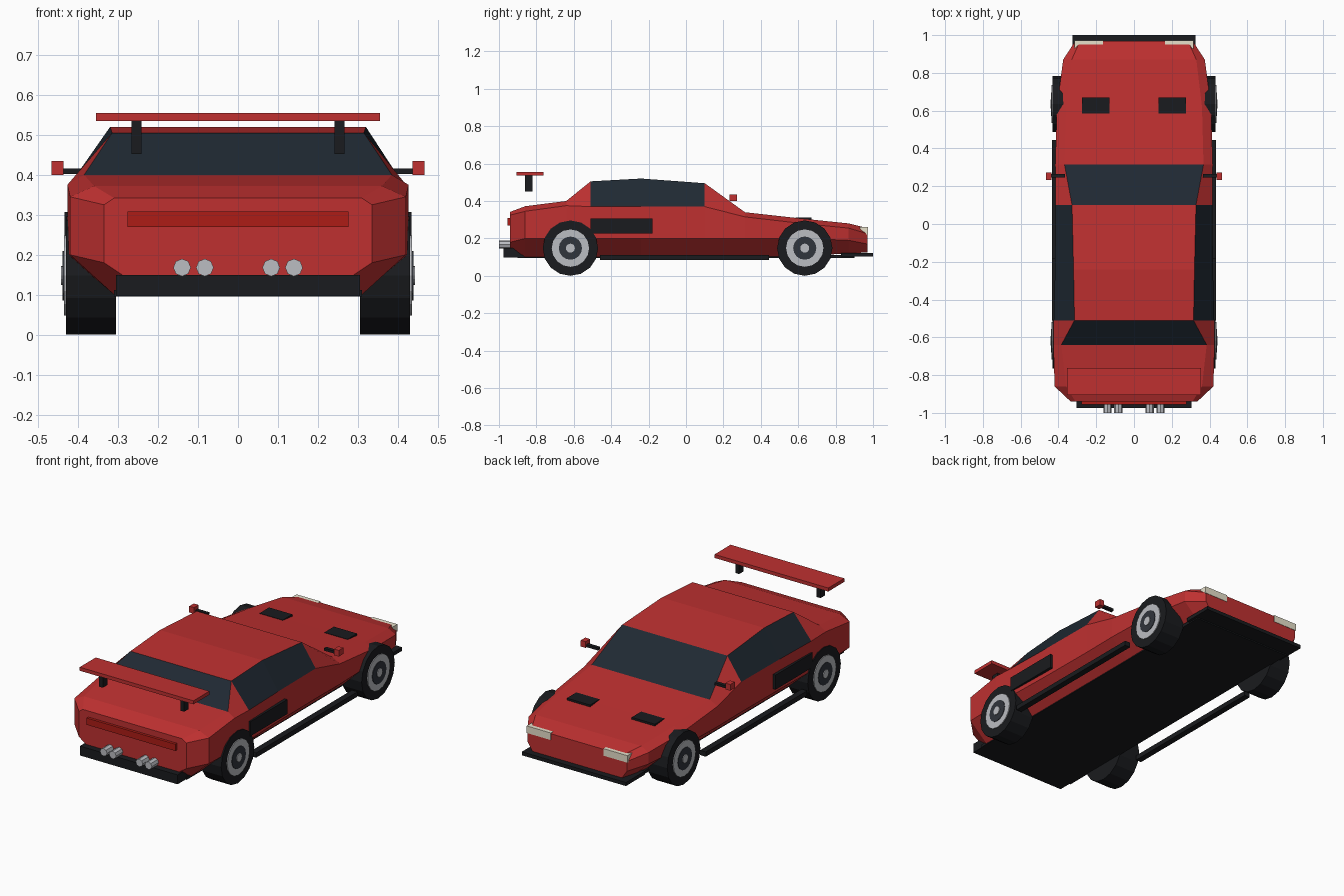
import bpy, math

if "Cube" in bpy.data.objects:
    bpy.data.objects.remove(bpy.data.objects["Cube"])

def mat(name, r, g, b):
    m = bpy.data.materials.new(name)
    m.diffuse_color = (r, g, b, 1)
    m.use_nodes = True
    m.node_tree.nodes["Principled BSDF"].inputs["Base Color"].default_value = m.diffuse_color
    return m

RED = mat("red_paint", 0.52, 0.03, 0.03)
LAMP_RED = mat("tail_red", 0.42, 0.012, 0.008)
BLACK = mat("black_trim", 0.01, 0.011, 0.013)
GLASS = mat("dark_glass", 0.014, 0.022, 0.032)
SILVER = mat("silver", 0.5, 0.51, 0.54)
HUB = mat("dark_rim", 0.03, 0.035, 0.045)
CREAM = mat("cream_lamp", 0.8, 0.75, 0.6)

def mesh_object(name, verts, faces, mats):
    me = bpy.data.meshes.new(name)
    me.from_pydata(verts, [], faces)
    for m in mats:
        me.materials.append(m)
    ob = bpy.data.objects.new(name, me)
    bpy.context.collection.objects.link(ob)
    return ob

def box(name, x, y, z, m):
    """Box from (min, max) ranges."""
    v = [(a, b, c) for a in x for b in y for c in z]
    f = [(0, 1, 3, 2), (4, 6, 7, 5), (0, 4, 5, 1), (2, 3, 7, 6), (0, 2, 6, 4), (1, 5, 7, 3)]
    return mesh_object(name, v, f, [m])

def pair(name, x, y, z, m):
    """The same box on both sides of the car."""
    box(name + "_right", x, y, z, m)
    box(name + "_left", (-x[1], -x[0]), y, z, m)

def cylinder(name, r, start, end, n, m, axis="X"):
    """Cylinder between two points given as (centre, length) along an axis."""
    a, b = (sum(p) / 2 for p in zip(start[:2], end[:2])), None
    c = [(s + e) / 2 for s, e in zip(start, end)]
    d = sum(abs(e - s) for s, e in zip(start, end))
    rot = (0, math.pi / 2, 0) if axis == "X" else (math.pi / 2, 0, 0)
    bpy.ops.mesh.primitive_cylinder_add(vertices=n, radius=r, depth=d, location=c, rotation=rot)
    ob = bpy.context.object
    ob.name = name
    ob.data.materials.append(m)
    return ob

# Body shell: y, floor half width, floor z, side half width, fold z, belt z, top half width, top z
stations = [
    (-0.94, 0.26, 0.130, 0.335, 0.18, 0.325, 0.310, 0.342),
    (-0.86, 0.31, 0.100, 0.420, 0.20, 0.345, 0.360, 0.372),
    (-0.64, 0.31, 0.100, 0.427, 0.20, 0.375, 0.385, 0.400),
    (-0.51, 0.31, 0.100, 0.425, 0.20, 0.370, 0.315, 0.505),
    (-0.24, 0.31, 0.100, 0.418, 0.20, 0.370, 0.320, 0.520),
    (0.10, 0.31, 0.100, 0.415, 0.20, 0.370, 0.328, 0.495),
    (0.315, 0.31, 0.100, 0.417, 0.20, 0.315, 0.368, 0.340),
    (0.62, 0.31, 0.105, 0.408, 0.20, 0.280, 0.360, 0.306),
    (0.87, 0.30, 0.120, 0.375, 0.19, 0.255, 0.330, 0.280),
    (0.97, 0.28, 0.125, 0.310, 0.17, 0.225, 0.285, 0.255),
]
verts, faces = [], []
for y, wf, zf, w, zl, zb, wt, zt in stations:
    half = [(wf, zf), (w, zl), (w, zb), (wt, zt)]
    verts += [(x, y, z) for x, z in half] + [(-x, y, z) for x, z in reversed(half)]
last = len(stations) - 1
for i in range(last):
    for k in range(8):
        j = (k + 1) % 8
        faces.append((i * 8 + k, i * 8 + j, i * 8 + 8 + j, i * 8 + 8 + k)[::-1])
faces += [tuple(range(8)), tuple(last * 8 + k for k in reversed(range(8)))]
body = mesh_object("body_shell", verts, faces, [RED, GLASS])
# Windows: side panels, rear window and windscreen
for i, k in [(3, 2), (4, 2), (3, 4), (4, 4), (2, 3), (5, 3)]:
    body.data.polygons[i * 8 + k].material_index = 1

# Underside and skirts
box("underbody", (-0.31, 0.31), (-0.9, 0.9), (0.095, 0.112), BLACK)
box("front_splitter", (-0.325, 0.325), (0.83, 1.0), (0.102, 0.122), BLACK)
box("rear_diffuser", (-0.305, 0.305), (-0.975, -0.86), (0.097, 0.15), BLACK)
pair("side_skirt", (0.40, 0.435), (-0.46, 0.445), (0.085, 0.112), BLACK)

# Vents and lamps
pair("side_vent", (0.39, 0.434), (-0.51, -0.18), (0.225, 0.307), BLACK)
pair("hood_vent", (0.13, 0.275), (0.585, 0.67), (0.28, 0.312), BLACK)
pair("headlamp", (0.165, 0.315), (0.93, 0.972), (0.22, 0.26), CREAM)
box("tail_lamp", (-0.277, 0.277), (-0.955, -0.93), (0.27, 0.308), LAMP_RED)

# Mirrors
pair("mirror_arm", (0.365, 0.438), (0.245, 0.265), (0.402, 0.416), BLACK)
pair("mirror", (0.437, 0.467), (0.232, 0.272), (0.4, 0.435), RED)

# Rear wing
box("wing_blade", (-0.355, 0.355), (-0.905, -0.762), (0.535, 0.555), RED)
pair("wing_post", (0.242, 0.266), (-0.86, -0.82), (0.452, 0.538), BLACK)

# Exhaust pipes
for x in (-0.14, -0.083, 0.083, 0.14):
    cylinder("exhaust_pipe", 0.022, (x, -1.0, 0.168), (x, -0.92, 0.168), 8, SILVER, "Y")

# Wheels: tyre with stacked rim discs
for y in (-0.618, 0.635):
    for s in (-1, 1):
        for name, r, x0, x1, m in [("tyre", 0.148, 0.305, 0.431, BLACK),
                                   ("rim", 0.1, 0.36, 0.436, SILVER),
                                   ("rim_disc", 0.062, 0.36, 0.439, HUB),
                                   ("hub_cap", 0.024, 0.36, 0.443, SILVER)]:
            cylinder("wheel_" + name, r, (s * x0, y, 0.148), (s * x1, y, 0.148), 16, m)
